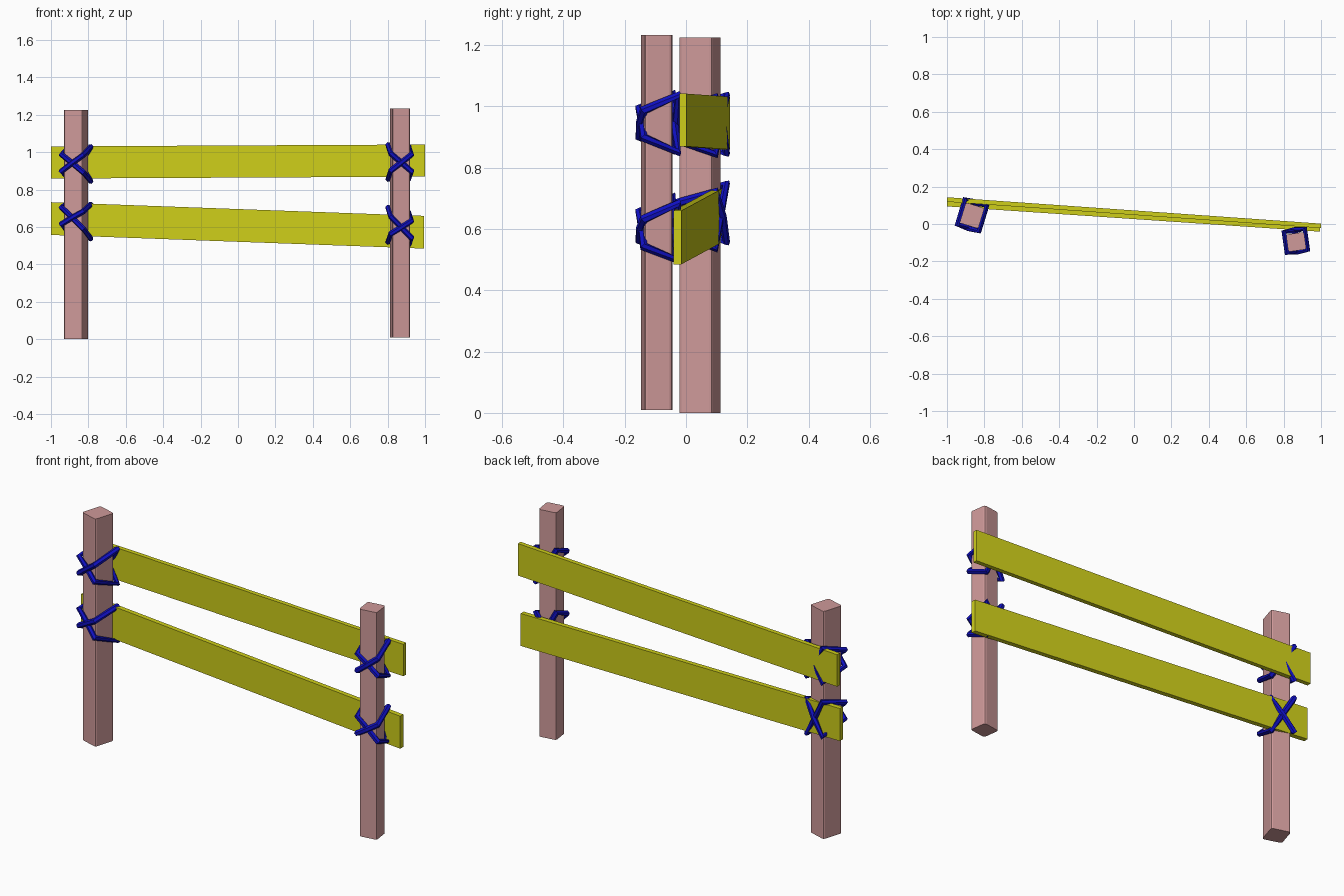
import bpy, bmesh
from math import radians
from mathutils import Matrix, Vector

if "Cube" in bpy.data.objects:
    bpy.data.objects.remove(bpy.data.objects["Cube"])


def material(name, color):
    m = bpy.data.materials.new(name)
    m.diffuse_color = (*color, 1)
    m.use_nodes = True
    m.node_tree.nodes["Principled BSDF"].inputs["Base Color"].default_value = m.diffuse_color
    return m


POST = material("post_pink", (0.62, 0.32, 0.32))
RAIL = material("rail_yellow", (0.62, 0.62, 0.01))
ROPE = material("rope_blue", (0.005, 0.005, 0.55))


def cube_object(name, mat, edit):
    bm = bmesh.new()
    bmesh.ops.create_cube(bm, size=1)
    edit(bm)
    me = bpy.data.meshes.new(name)
    bm.to_mesh(me)
    bm.free()
    me.materials.append(mat)
    ob = bpy.data.objects.new(name, me)
    bpy.context.collection.objects.link(ob)
    return ob


# Upright post with softened long edges
def post(name, x, y, w, d, z0, z1, turn):
    def edit(bm):
        bmesh.ops.scale(bm, vec=(w, d, z1 - z0), verts=bm.verts)
        uprights = [e for e in bm.edges
                    if abs(e.verts[0].co.z - e.verts[1].co.z) > 0.5]
        bmesh.ops.bevel(bm, geom=uprights, offset=0.01, segments=2,
                        profile=0.5, affect='EDGES')
    ob = cube_object(name, POST, edit)
    ob.location = (x, y, (z0 + z1) / 2)
    ob.rotation_euler.z = radians(turn)


# Plank between two end centres, with upright ends
def rail(name, left, right, height, thick):
    def edit(bm):
        for v in bm.verts:
            end = Vector(right if v.co.x > 0 else left)
            v.co = end + Vector((0, v.co.y * thick, v.co.z * height))
    cube_object(name, RAIL, edit)


# Crossed rope lashing: two mirrored closed loops around a post
def lashing(name, x, y, z, hx, hy, turn, tilt):
    cu = bpy.data.curves.new(name, 'CURVE')
    cu.dimensions = '3D'
    cu.bevel_depth = 0.015
    cu.bevel_resolution = 1
    place = Matrix.Translation((x, y, z)) @ Matrix.Rotation(radians(turn), 4, 'Z')
    for s in (1, -1):
        path = [(0, -hy - 0.004 * s, 0), (hx, -hy, 0.045 * s),
                (hx, hy, 0.093 * s), (0, hy + 0.004 * s, 0),
                (-hx, hy, -0.093 * s), (-hx, -hy, -0.045 * s)]
        sp = cu.splines.new('POLY')
        sp.points.add(len(path) - 1)
        sp.use_cyclic_u = True
        sp.use_smooth = False
        for p, c in zip(sp.points, path):
            co = place @ Vector(c)
            co.z += (co.x - x) * tilt
            p.co = (*co, 1)
    cu.materials.append(ROPE)
    ob = bpy.data.objects.new(name, cu)
    bpy.context.collection.objects.link(ob)


post("left_post", -0.866, 0.045, 0.104, 0.114, 0.0, 1.225, -17)
post("right_post", 0.867, -0.096, 0.097, 0.093, 0.01, 1.233, 8)

rail("upper_rail", (-1, 0.131, 0.945), (1, -0.01, 0.955), 0.172, 0.024)
rail("lower_rail", (-1, 0.107, 0.645), (0.995, -0.028, 0.572), 0.175, 0.026)

for level, zl, zr, tilt in (("upper", 0.94, 0.945, -0.04), ("lower", 0.645, 0.6, -0.2)):
    lashing(level + "_left_rope", -0.866, 0.047, zl, 0.061, 0.07, -17, tilt)
    lashing(level + "_right_rope", 0.865, -0.09, zr, 0.056, 0.056, 8, tilt)
